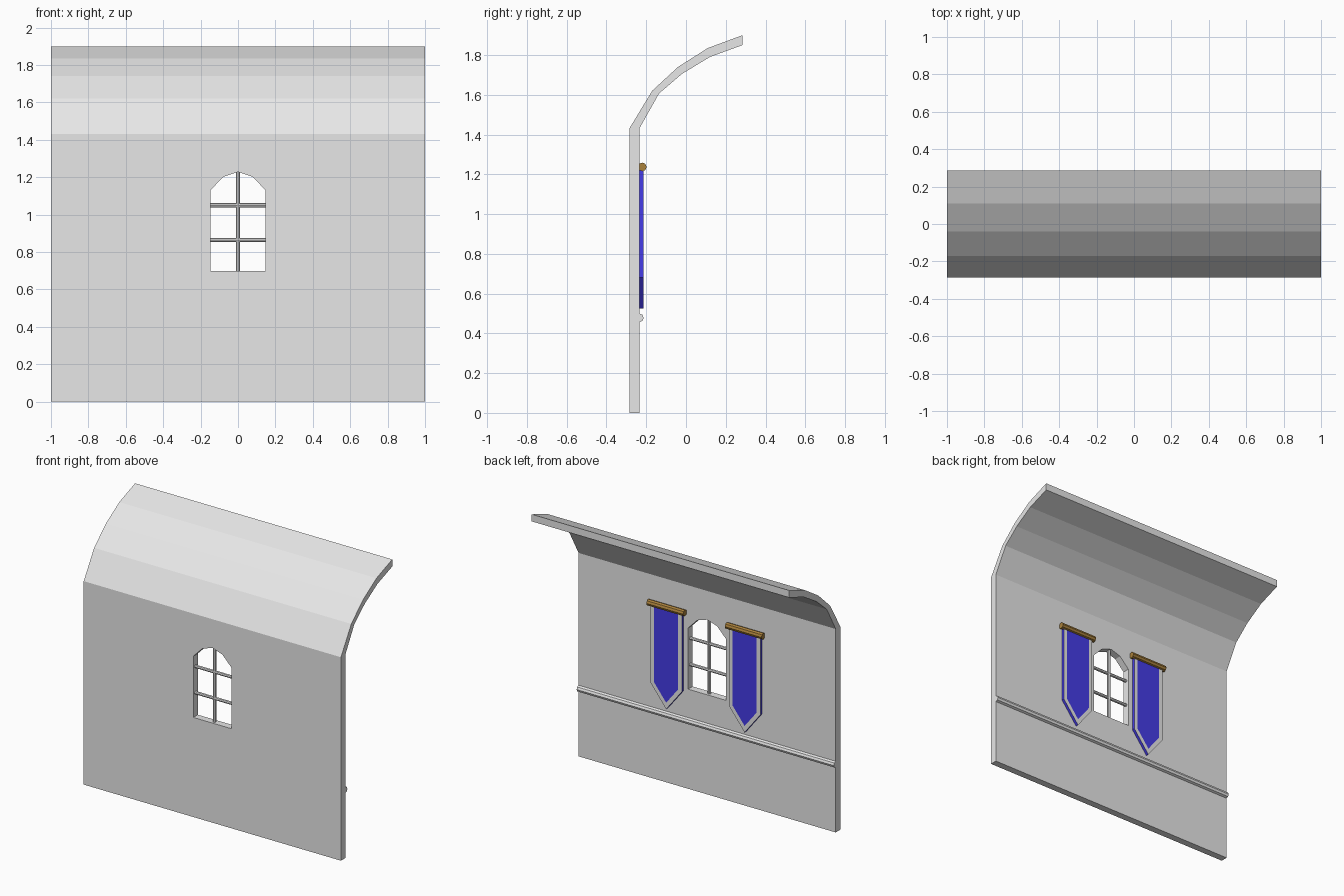
import bpy, bmesh, math
from mathutils import Vector, Matrix

old = bpy.data.objects.get("Cube")
if old:
    bpy.data.objects.remove(old, do_unlink=True)


def material(name, color):
    m = bpy.data.materials.new(name)
    m.use_nodes = True
    m.diffuse_color = (*color, 1)
    m.node_tree.nodes["Principled BSDF"].inputs["Base Color"].default_value = (*color, 1)
    return m


STONE = material("pale grey stone", (0.8, 0.8, 0.8))
BLUE = material("royal blue cloth", (0.06, 0.045, 0.8))
WOOD = material("golden brown wood", (0.40, 0.22, 0.045))


def finish(bm, name, *mats):
    bmesh.ops.recalc_face_normals(bm, faces=bm.faces)
    me = bpy.data.meshes.new(name)
    bm.to_mesh(me)
    bm.free()
    for m in mats:
        me.materials.append(m)
    ob = bpy.data.objects.new(name, me)
    bpy.context.scene.collection.objects.link(ob)
    return ob


def prism(points, push):
    """Closed polygon extruded along a vector."""
    bm = bmesh.new()
    face = bm.faces.new([bm.verts.new(p) for p in points])
    res = bmesh.ops.extrude_face_region(bm, geom=[face], use_keep_orig=True)
    moved = [g for g in res["geom"] if isinstance(g, bmesh.types.BMVert)]
    bmesh.ops.translate(bm, verts=moved, vec=push)
    bmesh.ops.recalc_face_normals(bm, faces=bm.faces)
    return bm


def rod(name, center, length, radius, axis, sides, mat):
    bm = bmesh.new()
    turn = Matrix.Rotation(math.pi / 2, 4, 'Y') if axis == 'X' else Matrix.Identity(4)
    bmesh.ops.create_cone(bm, cap_ends=True, segments=sides, radius1=radius,
                          radius2=radius, depth=length,
                          matrix=Matrix.Translation(center) @ turn)
    return finish(bm, name, mat)


# Wall with its faceted vault, extruded along x
FRONT, BACK = -0.285, -0.235
outer = [(FRONT, 0), (FRONT, 1.43), (-0.17, 1.62), (-0.04, 1.74), (0.11, 1.835), (0.285, 1.90)]
inner = [(0.285, 1.85), (0.12, 1.79), (-0.02, 1.705), (-0.135, 1.607), (BACK, 1.43), (BACK, 0)]
wall = finish(prism([(-1, y, z) for y, z in outer + inner], Vector((2, 0, 0))),
              "vaulted_wall", STONE)

# Arched window opening
arch = [(-0.148, 0.70), (0.148, 0.70), (0.148, 1.13), (0.077, 1.203),
        (0, 1.228), (-0.077, 1.203), (-0.148, 1.13)]
cutter = finish(prism([(x, FRONT - 0.1, z) for x, z in arch], Vector((0, 0.25, 0))),
                "window_cutter", STONE)
cutter.hide_render = True
cut = wall.modifiers.new("window", 'BOOLEAN')
cut.object = cutter
cut.operation = 'DIFFERENCE'
cut.solver = 'EXACT'
bpy.context.view_layer.objects.active = wall
bpy.ops.object.modifier_apply(modifier=cut.name)
bpy.data.objects.remove(cutter, do_unlink=True)

# Window bars
MID = (FRONT + BACK) / 2
rod("window_upright", (0, MID, 0.965), 0.53, 0.011, 'Z', 8, STONE)
for label, z in (("lower", 0.865), ("upper", 1.05)):
    rod("window_crossbar_" + label, (0, MID, z), 0.30, 0.011, 'X', 8, STONE)

# Rail along the inner wall
rod("wall_rail", (0, BACK, 0.478), 2, 0.022, 'X', 8, STONE)

# Hanging banners with a pale border, one each side of the window
for label, s in (("left", 1), ("right", -1)):
    cx, half = s * 0.305, 0.122
    outline = [(cx - half, 1.25), (cx + half, 1.25), (cx + half, 0.68),
               (cx, 0.525), (cx - half, 0.68)]
    bm = prism([(x, BACK, z) for x, z in outline], Vector((0, 0.02, 0)))
    face = max(bm.faces, key=lambda f: f.calc_center_median().y)
    ring = bmesh.ops.inset_region(bm, faces=[face], thickness=0.028, use_even_offset=True)
    for f in ring["faces"]:
        f.material_index = 1
    finish(bm, "banner_" + label, BLUE, STONE)
    rod("banner_rod_" + label, (cx, BACK + 0.015, 1.237), 0.285, 0.022, 'X', 8, WOOD)
